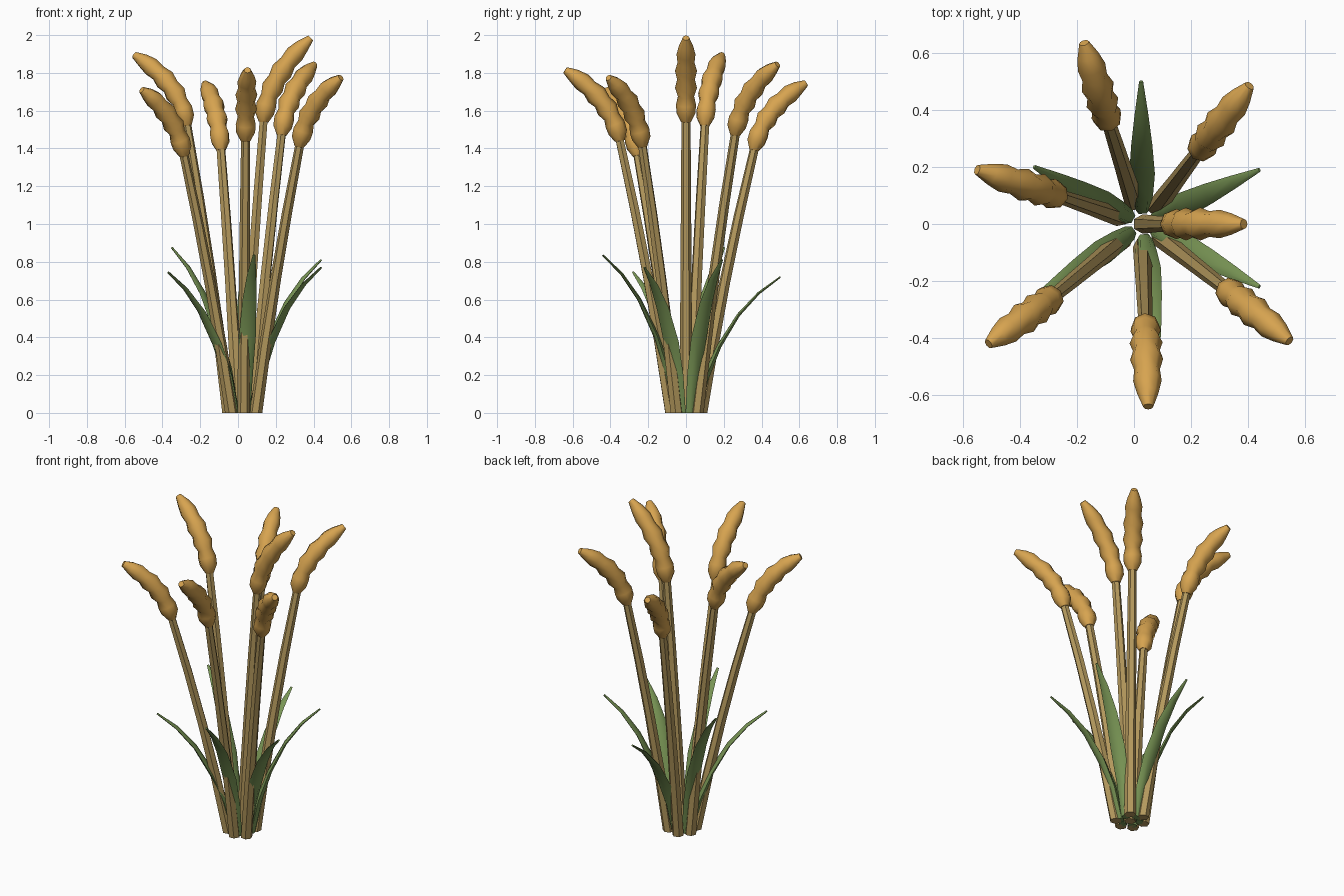
import bpy, bmesh, math
from mathutils import Vector

old = bpy.data.objects.get("Cube")
if old:
    bpy.data.objects.remove(old, do_unlink=True)


def material(name, rgb):
    m = bpy.data.materials.new(name)
    m.use_nodes = True
    m.diffuse_color = (*rgb, 1)
    m.node_tree.nodes["Principled BSDF"].inputs["Base Color"].default_value = (*rgb, 1)
    return m


GRAIN = material("golden grain", (0.68, 0.37, 0.08))
STRAW = material("straw", (0.46, 0.32, 0.11))
GREEN = material("leaf green", (0.19, 0.30, 0.09))
CENTRE = Vector((0.03, 0, 0))


def sweep(name, path, widths, depths, sides, mat, start=None):
    """Tube along an outward-leaning path, with elliptical rings and closed ends."""
    bm = bmesh.new()
    lean = path[-1] - path[0]
    across = Vector((-lean.y, lean.x, 0)).normalized()
    rings = []
    for i, p in enumerate(path):
        along = path[min(i + 1, len(path) - 1)] - path[max(i - 1, 0)]
        if i == 0 and start:
            along = start
        along = along.normalized()
        out = across.cross(along).normalized()
        ring = []
        for k in range(sides):
            a = math.tau * k / sides
            ring.append(bm.verts.new(p + across * widths[i] * math.cos(a)
                                     + out * depths[i] * math.sin(a)))
        rings.append(ring)
    for a, b in zip(rings, rings[1:]):
        for k in range(sides):
            n = (k + 1) % sides
            bm.faces.new((a[k], a[n], b[n], b[k]))
    bm.faces.new(rings[0][::-1])
    bm.faces.new(rings[-1])
    bmesh.ops.recalc_face_normals(bm, faces=bm.faces[:])
    mesh = bpy.data.meshes.new(name)
    bm.to_mesh(mesh)
    bm.free()
    mesh.materials.append(mat)
    ob = bpy.data.objects.new(name, mesh)
    bpy.context.collection.objects.link(ob)
    bpy.ops.object.select_all(action="DESELECT")
    ob.select_set(True)
    bpy.context.view_layer.objects.active = ob
    bpy.ops.object.shade_smooth_by_angle(angle=math.radians(50))
    return ob


# Stalks: root, neck (where the ear begins) and ear tip
STALKS = [
    ((0.03, 0), (0.135, 0, 1.54), (0.385, 0, 1.985)),
    ((0.08, 0.06), (0.23, 0.26, 1.47), (0.405, 0.485, 1.845)),
    ((0.00, 0.08), (-0.09, 0.36, 1.39), (-0.175, 0.635, 1.745)),
    ((-0.05, 0.025), (-0.27, 0.10, 1.52), (-0.55, 0.19, 1.895)),
    ((-0.035, -0.05), (-0.285, -0.255, 1.36), (-0.51, -0.42, 1.71)),
    ((0.03, -0.08), (0.04, -0.35, 1.44), (0.05, -0.64, 1.815)),
    ((0.095, -0.05), (0.325, -0.23, 1.41), (0.545, -0.41, 1.775)),
]
EAR = [0.026, 0.050, 0.053, 0.043, 0.058, 0.047, 0.058, 0.045, 0.050, 0.038, 0.018]

for n, (root, neck, tip) in enumerate(STALKS, 1):
    root, neck, tip = Vector((*root, 0)), Vector(neck), Vector(tip)
    # stem leans a little less near the ground
    stem = []
    for t in (0, 0.25, 0.5, 0.75, 1.0):
        p = root.lerp(neck, t)
        flat = t - 0.2 * t * (1 - t)
        p.x, p.y = root.x + (neck.x - root.x) * flat, root.y + (neck.y - root.y) * flat
        stem.append(p)
    r = [0.034, 0.032, 0.029, 0.027, 0.024]
    sweep(f"stem_{n}", stem, r, r, 6, STRAW, Vector((0, 0, 1)))
    # ear bends outward from the stem direction
    bend = neck + (neck - root).normalized() * 0.23
    ear = []
    for i in range(len(EAR)):
        t = i / (len(EAR) - 1)
        ear.append(neck.lerp(bend, t).lerp(bend.lerp(tip, t), t))
    sweep(f"ear_{n}", ear, EAR, EAR, 8, GRAIN, neck - root)

# Leaves: tips, arching out from the middle of the clump
LEAF_TIPS = [(0.025, 0.50, 0.72), (0.44, 0.19, 0.81), (-0.35, 0.20, 0.875),
             (0.44, -0.22, 0.77), (0.085, -0.44, 0.835), (-0.37, -0.28, 0.745)]
ARCH = [(0, 0), (0.11, 0.26), (0.27, 0.49), (0.50, 0.72), (0.74, 0.88), (1, 1)]
WIDE = [0.028, 0.038, 0.045, 0.037, 0.024, 0.007]
THICK = [0.022, 0.020, 0.014, 0.010, 0.008, 0.005]

for n, tip in enumerate(LEAF_TIPS, 1):
    tip = Vector(tip)
    away = Vector((tip.x - CENTRE.x, tip.y, 0))
    root = CENTRE + away.normalized() * 0.055
    reach = tip - root
    path = [root + Vector((reach.x * f, reach.y * f, reach.z * h)) for f, h in ARCH]
    sweep(f"leaf_{n}", path, WIDE, THICK, 6, GREEN, Vector((0, 0, 1)))
